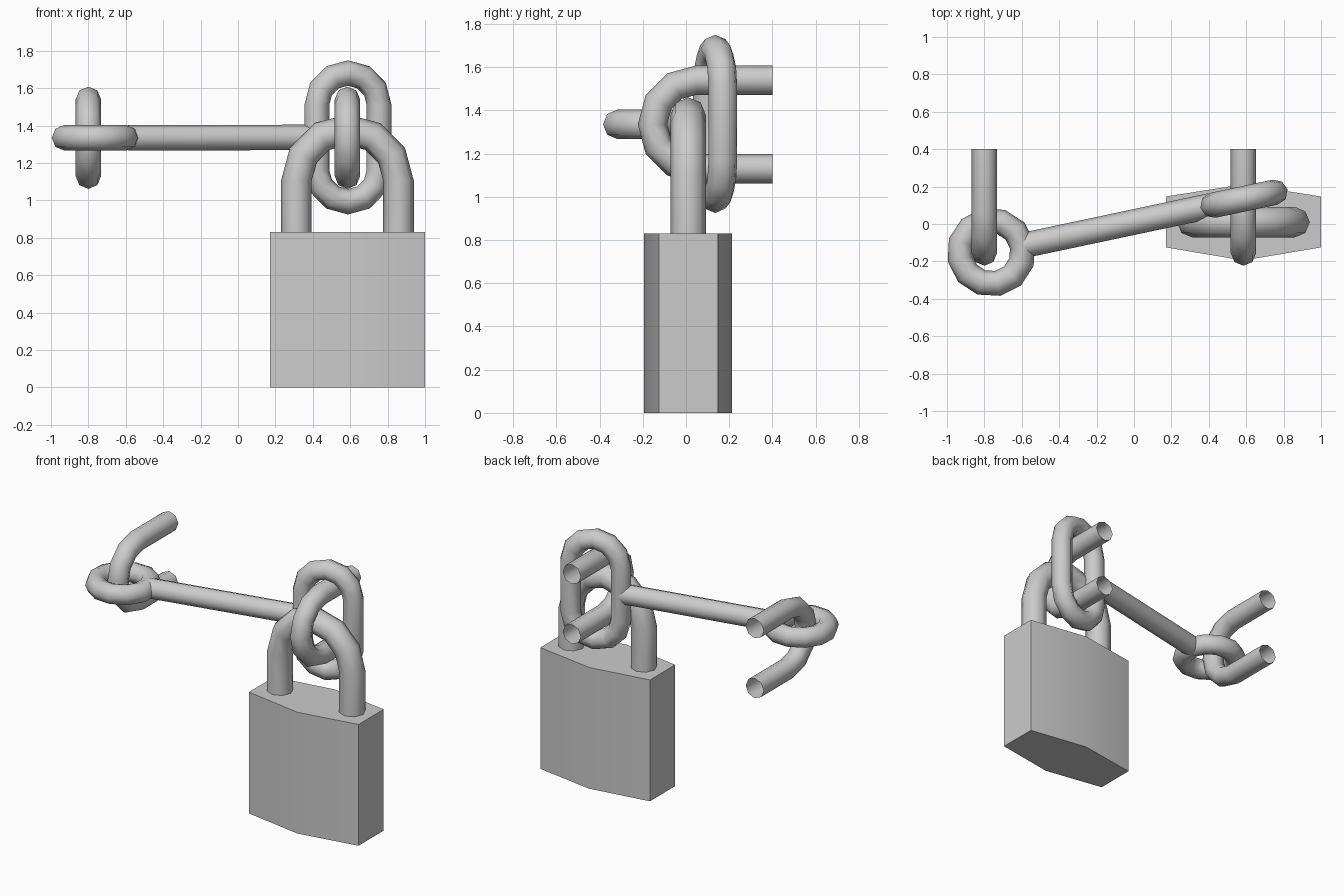
import bpy, bmesh
from math import sin, cos, pi
from mathutils import Vector

if "Cube" in bpy.data.objects:
    bpy.data.objects.remove(bpy.data.objects["Cube"])

SIDES = 8        # sides of every round rod
ARC = 6          # segments per half circle
ROD = 0.068
X, Y, Z = Vector((1, 0, 0)), Vector((0, 1, 0)), Vector((0, 0, 1))


def finish(name, bm, angle):
    bmesh.ops.remove_doubles(bm, verts=bm.verts, dist=1e-5)
    mesh = bpy.data.meshes.new(name)
    bm.to_mesh(mesh)
    bm.free()
    obj = bpy.data.objects.new(name, mesh)
    bpy.context.collection.objects.link(obj)
    bpy.ops.object.select_all(action='DESELECT')
    obj.select_set(True)
    bpy.context.view_layer.objects.active = obj
    bpy.ops.object.shade_smooth_by_angle(angle=angle)
    return obj


def sweep(name, path, normal, r, closed=False):
    """Round rod along a flat path of (point, outward direction)."""
    bm = bmesh.new()
    rings = []
    for p, out in path:
        rings.append([bm.verts.new(p + r * (out * cos(a) + normal * sin(a)))
                      for a in (2 * pi * j / SIDES for j in range(SIDES))])
    n = len(rings)
    for i in range(n if closed else n - 1):
        a, b = rings[i], rings[(i + 1) % n]
        for j in range(SIDES):
            k = (j + 1) % SIDES
            bm.faces.new((a[j], b[j], b[k], a[k]))
    return finish(name, bm, 1.2)


def arc(center, u, v, radius, start=0.0):
    out = []
    for i in range(ARC + 1):
        a = start + pi * i / ARC
        d = u * cos(a) + v * sin(a)
        out.append((center + d * radius, d))
    return out


def u_rod(name, center, u, v, radius, leg, r):
    """Half circle with two straight open-ended legs."""
    path = [(center + u * radius - v * leg, u)] + arc(center, u, v, radius)
    path.append((center - u * radius - v * leg, -u))
    sweep(name, path, u.cross(v), r)


def link(name, center, u, v, radius, half):
    """Closed ring, stretched along v by half on each side."""
    path = arc(center + v * half, u, v, radius)
    low = arc(center - v * half, u, v, radius, pi)
    if half == 0:
        path, low = path[:-1], low[:-1]
    sweep(name, path + low, u.cross(v), ROD, True)


# Padlock body: extruded six-sided block
bm = bmesh.new()
outline = [(0.17, -0.125), (0.585, -0.195), (1, -0.125),
           (1, 0.147), (0.585, 0.212), (0.17, 0.147)]
base = bm.faces.new([bm.verts.new((x, y, 0)) for x, y in outline])
top = bmesh.ops.extrude_face_region(bm, geom=[base], use_keep_orig=True)
bmesh.ops.translate(bm, vec=(0, 0, 0.83),
                    verts=[g for g in top['geom'] if isinstance(g, bmesh.types.BMVert)])
bmesh.ops.recalc_face_normals(bm, faces=bm.faces)
finish("padlock_body", bm, 0.52)

# Padlock shackle
u_rod("padlock_shackle", Vector((0.585, 0.01, 1.105)), X, Z, 0.273, 0.285, 0.082)

# Two wall staples
for name, x in (("left_staple", -0.8), ("right_staple", 0.585)):
    u_rod(name, Vector((x, 0.05, 1.335)), Z, -Y, 0.205, 0.35, ROD)

# Hasp: flat ring, connecting bar and upright long link
ring_c = Vector((-0.763, -0.151, 1.335))
link_c = Vector((0.588, 0.135, 1.337))
d = Vector((link_c.x - ring_c.x, link_c.y - ring_c.y, 0)).normalized()
side = Z.cross(d)
link("hasp_ring", ring_c, d, side, 0.17, 0)
link("hasp_link", link_c, d, Z, 0.17, 0.174)
sweep("hasp_bar", [(ring_c + d * 0.18, Z), (link_c - d * 0.18, Z)], side, ROD)
